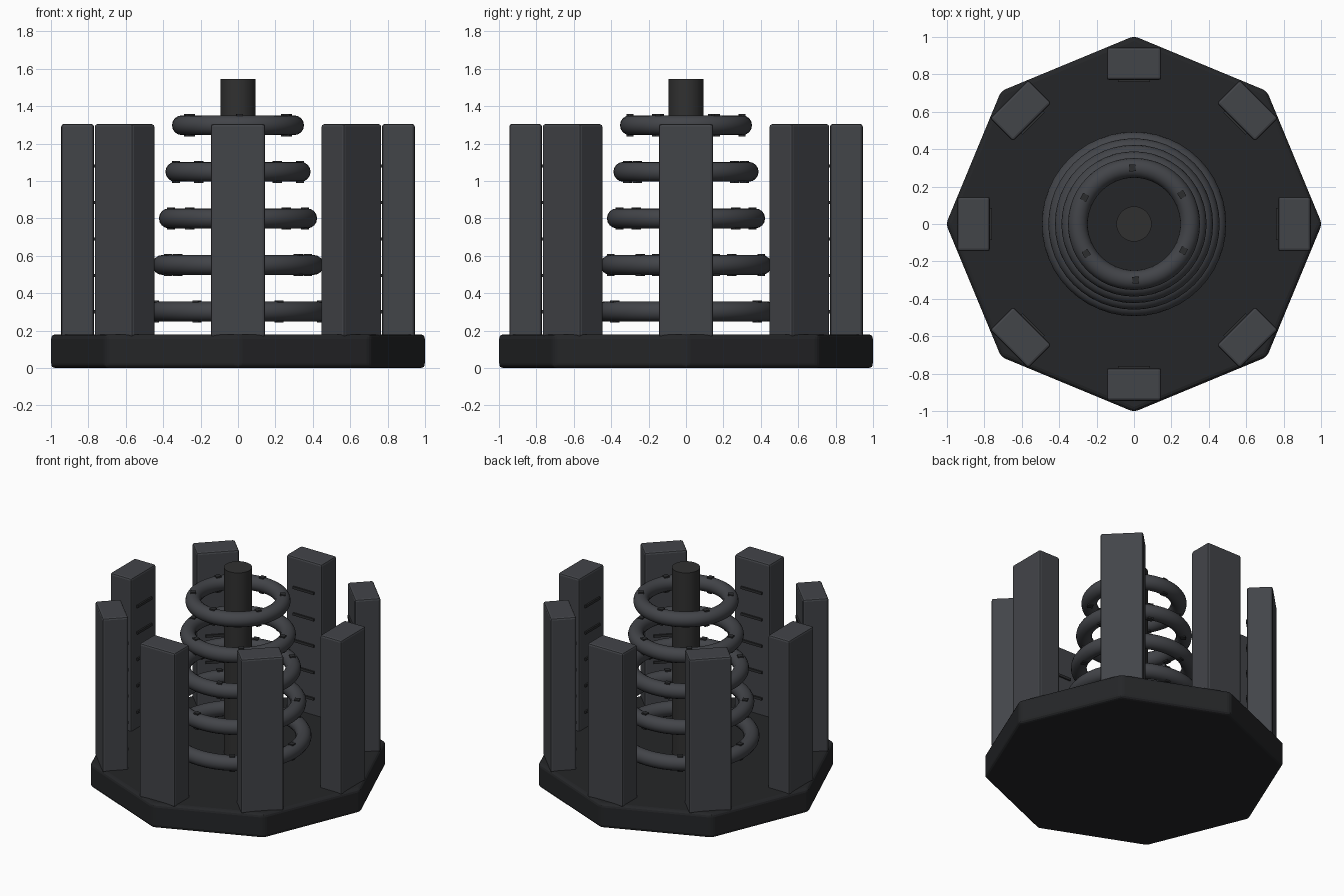
import bpy
from math import pi, cos, sin

if "Cube" in bpy.data.objects:
    bpy.data.objects.remove(bpy.data.objects["Cube"])


def material(name, rgb):
    m = bpy.data.materials.new(name)
    m.diffuse_color = (*rgb, 1)
    m.use_nodes = True
    m.node_tree.nodes["Principled BSDF"].inputs["Base Color"].default_value = m.diffuse_color
    return m


BASE = material("dark_base", (0.018, 0.019, 0.021))
METAL = material("grey_metal", (0.055, 0.058, 0.066))
ROD = material("dark_rod", (0.03, 0.03, 0.03))
STUD = material("dark_stud", (0.025, 0.026, 0.028))


def finish(name, mat, bevel=0.0, segments=2):
    o = bpy.context.object
    o.name = name
    o.data.materials.append(mat)
    if bevel:
        mod = o.modifiers.new("bevel", "BEVEL")
        mod.width, mod.segments = bevel, segments
        mod.limit_method = "ANGLE"
    return o


def box(name, mat, radius, angle, z, size, bevel=0.0):
    # box placed on a circle, its local x pointing outwards
    bpy.ops.mesh.primitive_cube_add(size=1, location=(radius * cos(angle), radius * sin(angle), z))
    bpy.context.object.scale = size
    bpy.ops.object.transform_apply(location=False, rotation=False, scale=True)
    bpy.context.object.rotation_euler[2] = angle
    return finish(name, mat, bevel)


# octagonal base with corners on the axes
bpy.ops.mesh.primitive_cylinder_add(vertices=8, radius=1.005, depth=0.18, location=(0, 0, 0.09))
base = finish("base", BASE, 0.025, 3)
for v in base.data.vertices:
    a = round((v.index // 2) * 2) * pi / 8
    v.co.x, v.co.y = 1.005 * cos(a), 1.005 * sin(a)

# pillars with thin bars on their inner faces
for k in range(8):
    a = k * pi / 4
    box(f"pillar_{k}", METAL, 0.8575, a, 0.735, (0.175, 0.29, 1.14), 0.014)
    for j in range(5):
        box(f"pillar_{k}_bar_{j}", STUD, 0.77, a, 0.30 + 0.195 * j, (0.022, 0.17, 0.018))

# centre rod
bpy.ops.mesh.primitive_cylinder_add(vertices=32, radius=0.094, depth=1.375, location=(0, 0, 0.8575))
finish("centre_rod", ROD)
bpy.ops.object.shade_smooth_by_angle()

# stacked rings, narrowing upwards, each with six studs
for i in range(5):
    r, z = 0.44 - 0.035 * i, 0.302 + 0.249 * i
    bpy.ops.mesh.primitive_torus_add(major_radius=r, minor_radius=0.053, major_segments=48,
                                     minor_segments=16, location=(0, 0, z))
    finish(f"ring_{i}", METAL)
    bpy.ops.object.shade_smooth()
    for k in range(6):
        box(f"ring_{i}_stud_{k}", STUD, r, 0.4 * i + k * pi / 3, z, (0.036, 0.036, 0.118))
